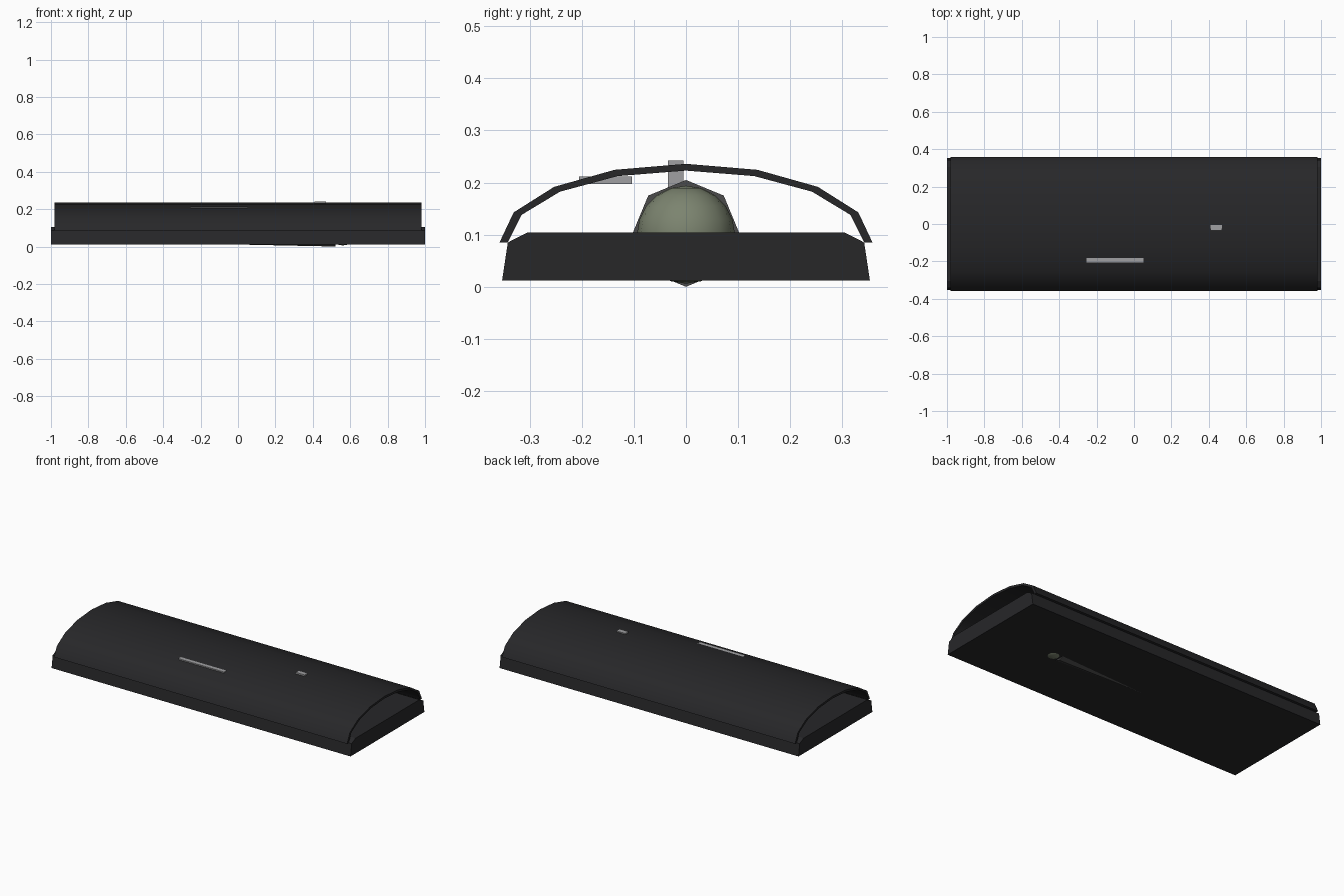
import bpy, bmesh, math
from mathutils import Matrix

if "Cube" in bpy.data.objects:
    bpy.data.objects.remove(bpy.data.objects["Cube"])

def material(name, rgb):
    m = bpy.data.materials.new(name)
    m.diffuse_color = (*rgb, 1)
    m.use_nodes = True
    m.node_tree.nodes["Principled BSDF"].inputs["Base Color"].default_value = m.diffuse_color
    return m

black = material("black_case", (0.02, 0.02, 0.022))
dark = material("dark_grey", (0.07, 0.07, 0.07))
green = material("grey_green", (0.20, 0.23, 0.16))
grey = material("light_grey", (0.35, 0.35, 0.36))

def finish(name, bm, mat):
    bmesh.ops.recalc_face_normals(bm, faces=bm.faces)
    me = bpy.data.meshes.new(name)
    bm.to_mesh(me)
    bm.free()
    me.materials.append(mat)
    ob = bpy.data.objects.new(name, me)
    bpy.context.collection.objects.link(ob)
    return ob

def box(name, lo, hi, mat):
    bm = bmesh.new()
    bmesh.ops.create_cube(bm, size=1)
    for v in bm.verts:
        v.co = [(a + b) / 2 + c * (b - a) for a, b, c in zip(lo, hi, v.co)]
    return finish(name, bm, mat)

def smooth(ob, angle):
    bpy.ops.object.select_all(action='DESELECT')
    ob.select_set(True)
    bpy.context.view_layer.objects.active = ob
    bpy.ops.object.shade_smooth_by_angle(angle=math.radians(angle))

# Base tray: chamfered profile extruded along x
profile = [(-0.353, 0.012), (0.353, 0.012), (0.342, 0.085),
           (0.305, 0.104), (-0.305, 0.104), (-0.342, 0.085)]
bm = bmesh.new()
face = bm.faces.new([bm.verts.new((-1, y, z)) for y, z in profile])
ext = bmesh.ops.extrude_face_region(bm, geom=[face])
bm.faces.ensure_lookup_table()
for g in ext["geom"]:
    if isinstance(g, bmesh.types.BMVert):
        g.co.x = 1
if face.is_valid and len(bm.faces) < 8:
    bm.faces.new(list(face.verts)[::-1])
finish("case_base", bm, black)

# Arched lid: thick open half ellipse of eight segments
bm = bmesh.new()
rings = []
for i in range(9):
    a = math.pi * i / 8
    c, s = math.cos(a), math.sin(a)
    rings.append([bm.verts.new((x, w * c, 0.085 + h * s))
                  for x, w, h in ((-0.98, 0.358, 0.151), (0.98, 0.358, 0.151),
                                  (0.98, 0.342, 0.138), (-0.98, 0.342, 0.138))])
for p, q in zip(rings, rings[1:]):
    for k in range(4):
        bm.faces.new((p[k], p[(k + 1) % 4], q[(k + 1) % 4], q[k]))
bm.faces.new(rings[0])
bm.faces.new(rings[-1])
smooth(finish("case_lid", bm, black), 35)

# Tapered eight-sided handle inside the case
bm = bmesh.new()
bmesh.ops.create_cone(bm, cap_ends=True, segments=8, radius1=0.075,
                      radius2=0.1025, depth=1.32)
pointed = Matrix.Rotation(math.pi / 2, 4, 'Y')
bmesh.ops.transform(bm, matrix=Matrix.Translation((-0.14, 0, 0.1025)) @ pointed,
                    verts=bm.verts)
finish("inner_handle", bm, dark)

# Rounded head on the wide end
bm = bmesh.new()
bmesh.ops.create_uvsphere(bm, u_segments=16, v_segments=10, radius=0.094)
bmesh.ops.transform(bm, matrix=Matrix.Translation((0.56, 0, 0.1)), verts=bm.verts)
smooth(finish("rounded_head", bm, green), 60)

# Strip and stud showing through the lid
box("lid_strip", (-0.255, -0.205, 0.197), (0.05, -0.104, 0.212), grey)
box("lid_stud", (0.41, -0.035, 0.19), (0.47, -0.005, 0.242), grey)
